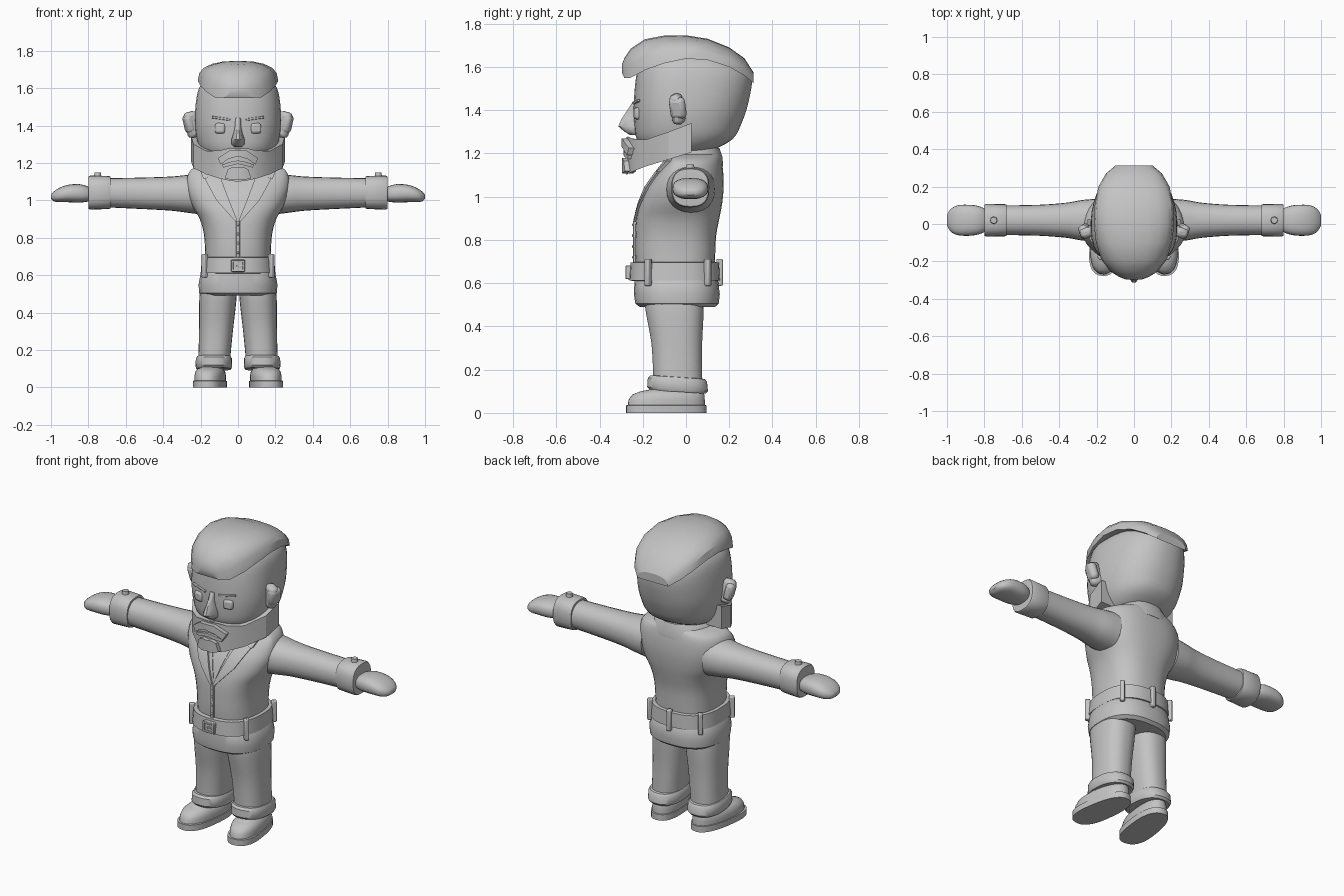
import bpy, bmesh, math
from mathutils import Matrix, Vector

if "Cube" in bpy.data.objects:
    bpy.data.objects.remove(bpy.data.objects["Cube"], do_unlink=True)

gray = bpy.data.materials.new("clay_gray")
gray.use_nodes = True
gray.diffuse_color = (0.55, 0.55, 0.55, 1)
gray.node_tree.nodes["Principled BSDF"].inputs["Base Color"].default_value = (0.55, 0.55, 0.55, 1)


def finish(name, bm, mirror=False, bevel=0, angle=38):
    bmesh.ops.recalc_face_normals(bm, faces=bm.faces)
    mesh = bpy.data.meshes.new(name)
    bm.to_mesh(mesh)
    bm.free()
    mesh.materials.append(gray)
    ob = bpy.data.objects.new(name, mesh)
    bpy.context.collection.objects.link(ob)
    bpy.ops.object.select_all(action="DESELECT")
    bpy.context.view_layer.objects.active = ob
    ob.select_set(True)
    bpy.ops.object.shade_smooth_by_angle(angle=math.radians(angle))
    if bevel:
        mod = ob.modifiers.new("bevel", "BEVEL")
        mod.width, mod.segments = bevel, 2
    if mirror:
        ob.modifiers.new("mirror", "MIRROR")
    return ob


def resample(rows, k):
    # Smooth curve through the rows
    out = []
    for i in range(len(rows) - 1):
        p = [rows[max(0, min(len(rows) - 1, i + j))] for j in (-1, 0, 1, 2)]
        for s in range(k):
            t = s / k
            out.append([0.5 * (2 * b + (c - a) * t + (2 * a - 5 * b + 4 * c - d) * t * t
                               + (3 * b - a - 3 * c + d) * t ** 3) for a, b, c, d in zip(*p)])
    return out + [list(rows[-1])]


def bridge(bm, rings, closed=True):
    loops = [[bm.verts.new(p) for p in r] for r in rings]
    n = len(loops[0])
    for a, b in zip(loops, loops[1:]):
        for i in range(n if closed else n - 1):
            bm.faces.new((a[i], a[(i + 1) % n], b[(i + 1) % n], b[i]))
    return loops


def spow(v, e):
    return math.copysign(abs(v) ** e, v)


def loft(name, rows, yc=-0.04, n=2.4, seg=32, k=1, cx=0, lean=0, tilt=0, turn=0, mirror=False):
    # Stack of rounded sections: height, half width, front, back
    rings = []
    for z, hx, yf, yb in (resample(rows, k) if k > 1 else rows):
        ring = []
        for i in range(seg):
            a = math.tau * (i + 0.5) / seg
            s = spow(math.sin(a), 2 / n)
            y = yc + s * ((yb - yc) if s > 0 else (yc - yf))
            ring.append(Matrix.Rotation(turn, 3, "Z")
                        @ Vector((hx * spow(math.cos(a), 2 / n), y, z + tilt * y))
                        + Vector((cx + lean * z, 0, 0)))
        rings.append(ring)
    bm = bmesh.new()
    loops = bridge(bm, rings)
    for end in (loops[0], loops[-1]):
        bm.faces.new(end)
    return finish(name, bm, mirror)


def limb(name, rows, n=2.2, seg=24, k=1, yc=0.02):
    # Sections along the arm: reach, half depth, bottom, top
    rings = []
    for x, ry, lo, hi in (resample(rows, k) if k > 1 else rows):
        rings.append([(x, yc + ry * spow(math.cos(math.tau * i / seg), 2 / n),
                       (lo + hi) / 2 + (hi - lo) / 2 * spow(math.sin(math.tau * i / seg), 2 / n))
                      for i in range(seg)])
    bm = bmesh.new()
    loops = bridge(bm, rings)
    for end in (loops[0], loops[-1]):
        bm.faces.new(end)
    return finish(name, bm, True)


def box(name, loc, size, rot=(0, 0, 0), bevel=0.006, mirror=False):
    bm = bmesh.new()
    m = Matrix.Translation(loc)
    for axis, r in zip("XYZ", rot):
        m = m @ Matrix.Rotation(math.radians(r), 4, axis)
    bmesh.ops.create_cube(bm, size=1, matrix=m @ Matrix.Diagonal((*size, 1)))
    return finish(name, bm, mirror, bevel)


def front_of(rows, yc, n):
    # Returns a function giving the front surface depth of a loft
    def depth(x, z):
        for a, b in zip(rows, rows[1:]):
            if a[0] <= z <= b[0]:
                t = (z - a[0]) / (b[0] - a[0])
                hx, yf = (a[j] + (b[j] - a[j]) * t for j in (1, 2))
                return yc - (yc - yf) * max(0, 1 - abs(x / hx) ** n) ** (1 / n)
        return yc
    return depth


def plate(name, pairs, depth, off, back=0.03):
    # Mirrored slab that follows a surface, between pairs of edge points
    rings = []
    for a, b in resample_pairs(pairs):
        pts = [a.lerp(b, i / 4) for i in range(5)]
        rings.append([(p.x, depth(p.x, p.y) - off, p.y) for p in pts]
                     + [(p.x, depth(p.x, p.y) + back, p.y) for p in reversed(pts)])
    bm = bmesh.new()
    loops = bridge(bm, rings)
    for end in (loops[0], loops[-1]):
        bm.faces.new(end)
    return finish(name, bm, True)


def resample_pairs(pairs):
    flat = [(*a, *b) for a, b in pairs]
    out = []
    for p, q in zip(flat, flat[1:]):
        out += [[u + (v - u) * s / 3 for u, v in zip(p, q)] for s in range(3)]
    return [(Vector(r[:2]), Vector(r[2:])) for r in out + [flat[-1]]]


# Jacket, hips and belt
torso = [(.62, .175, -.225, .13), (.72, .176, -.235, .135), (.82, .183, -.235, .14),
         (.9, .205, -.23, .155), (.97, .245, -.213, .168), (1.05, .272, -.18, .175),
         (1.12, .272, -.13, .172), (1.165, .25, -.085, .165), (1.19, .19, -.06, .16),
         (1.21, .11, -.04, .15)]
loft("jacket", torso, k=3, n=2.5, seg=40)
loft("jacket_hem", [(.49, .19, -.215, .135), (.505, .208, -.235, .152), (.55, .212, -.242, .157),
                    (.62, .198, -.238, .148), (.64, .18, -.22, .13)], n=2.5)
loft("belt", [(.61, .19, -.24, .14), (.612, .2, -.262, .157), (.695, .193, -.257, .153),
              (.697, .175, -.235, .14)], n=2.5, seg=40)
loft("collar", [(1.14, .2, -.06, .172), (1.18, .185, -.05, .17), (1.225, .14, -.02, .155),
                (1.21, .11, 0, .13)])
for x, y, turn in ((.178, -.175, 50), (.165, .1, -45)):
    box("belt_loops", (x, y, .65), (.026, .03, .125), (0, 0, turn), mirror=True)
box("back_belt_loop", (0, .155, .65), (.026, .03, .125))
box("buckle_plate", (0, -.258, .65), (.07, .03, .065))
for z in (.625, .675):
    box("buckle_bar", (0, -.27, z), (.074, .02, .012), bevel=.003)
box("buckle_sides", (.031, -.27, .65), (.012, .02, .06), bevel=.003, mirror=True)
box("buckle_prong", (.01, -.272, .65), (.035, .014, .01), bevel=.003)

# Jacket front details
chest = front_of(torso, -.04, 2.5)
plate("lapels", [((.1, 1.16), (.15, 1.165)), ((.085, 1.1), (.175, 1.11)),
                 ((.055, 1.02), (.115, 1.0)), ((.005, .895), (.012, .885))], chest, .012)
plate("collar_points", [((.1, 1.19), (.17, 1.18)), ((.12, 1.16), (.205, 1.165)),
                        ((.165, 1.12), (.185, 1.115))], chest, .02)
plate("shirt_edges", [((.065, 1.14), (.08, 1.14)), ((0, .92), (.012, .92))], chest, .006)
box("placket", (0, -.234, .79), (.02, .02, .2), bevel=.003)
for z in (.72, .77, .82, .87):
    box("front_button", (0, -.243, z), (.014, .012, .014), bevel=.004)

# Arms
limb("sleeves", [(.2, .115, .925, 1.145), (.28, .108, .935, 1.135), (.36, .094, .945, 1.127),
                 (.5, .083, .953, 1.122), (.69, .079, .962, 1.118)], k=3)
limb("sleeve_cuffs", [(.68, .07, .97, 1.11), (.682, .083, .957, 1.127), (.69, .086, .954, 1.13),
                      (.79, .088, .95, 1.133), (.798, .084, .955, 1.128), (.8, .06, .98, 1.1)], n=2.6)
limb("hands", [(.785, .05, 1.0, 1.06), (.805, .066, .993, 1.075), (.85, .08, .988, 1.087),
               (.91, .083, .99, 1.083), (.955, .076, .99, 1.067), (.985, .055, .995, 1.047),
               (1, .028, 1.008, 1.03)], n=2.5, k=2)
bm = bmesh.new()
bmesh.ops.create_cone(bm, cap_ends=True, segments=16, radius1=.02, radius2=.017, depth=.025,
                      matrix=Matrix.Translation((.75, .02, 1.137)))
finish("cuff_buttons", bm, True)

# Legs and shoes
loft("trouser_legs", [(.1, .085, -.15, .075), (.2, .087, -.153, .075), (.32, .092, -.16, .075),
                      (.42, .098, -.178, .08), (.49, .1, -.19, .082), (.52, .098, -.19, .08)],
     k=2, cx=.136, lean=-.06, mirror=True)
loft("trouser_cuffs", [(.095, .08, -.14, .07), (.095, .092, -.168, .092), (.108, .098, -.18, .102),
                       (.15, .097, -.177, .098), (.162, .09, -.165, .088), (.165, .07, -.14, .07)],
     cx=.129, tilt=-.07, mirror=True)
foot = dict(cx=.135, turn=math.radians(8), mirror=True)
loft("shoe_soles", [(0, .084, -.28, .095), (.035, .084, -.28, .095), (.037, .07, -.26, .08)],
     yc=-.12, n=2.5, **foot)
loft("shoes", [(.03, .079, -.272, .088), (.06, .08, -.268, .087), (.085, .075, -.25, .085),
               (.1, .062, -.21, .08), (.11, .045, -.16, .07), (.14, .04, -.13, .06)],
     yc=-.1, n=2.3, **foot)

# Head
skull = [(1.195, .09, -.13, .04), (1.21, .15, -.18, .11), (1.265, .2, -.228, .215),
         (1.34, .224, -.24, .258), (1.43, .232, -.242, .288), (1.55, .222, -.232, .306),
         (1.62, .197, -.212, .265), (1.67, .13, -.15, .17), (1.685, .06, -.07, .1)]
loft("head", skull, yc=-.02, n=2.3, seg=40, k=3)
face = front_of(skull, -.02, 2.3)
loft("nose", [(1.285, .02, -.26, -.18), (1.3, .036, -.285, -.18), (1.325, .037, -.316, -.18),
              (1.36, .024, -.3, -.18), (1.4, .016, -.272, -.18), (1.44, .016, -.246, -.18)],
     yc=-.235, n=2, seg=12)
box("eyes", (.095, face(.095, 1.385) + .005, 1.385), (.055, .035, .055), (0, 0, 12), .012, True)
box("eyebrows", (.09, face(.09, 1.44), 1.438), (.1, .014, .012), (0, -8, 12), .003, True)
box("ears", (.245, -.04, 1.405), (.07, .055, .14), (8, 12, -18), .02, True)
box("ear_rims", (.262, -.038, 1.41), (.05, .075, .1), (8, 12, -18), .02, True)

# Swept hair: depth, half width, hairline, crown
hair = [(-.297, .04, 1.575, 1.61), (-.285, .075, 1.548, 1.64), (-.255, .125, 1.55, 1.685),
        (-.19, .175, 1.585, 1.728), (-.1, .203, 1.617, 1.745), (0, .215, 1.638, 1.746),
        (.1, .21, 1.632, 1.73), (.2, .19, 1.6, 1.69), (.27, .15, 1.56, 1.64),
        (.312, .1, 1.525, 1.575)]
bm = bmesh.new()
loops = bridge(bm, [[(hx * spow(math.cos(math.pi * i / 10), .85), y,
                      lo + (hi - lo) * math.sin(math.pi * i / 10) ** .75)
                     for i in range(11)] for y, hx, lo, hi in hair])
for end in (loops[0], loops[-1]):
    bm.faces.new(end)
finish("hair", bm, angle=30)

# Beard wraps the jaw: side, depth, upper edge, lower edge
half = [(.25, .025, 1.34, 1.205), (.238, -.08, 1.3, 1.172), (.172, -.185, 1.264, 1.14),
        (.1, -.245, 1.266, 1.117), (.05, -.268, 1.278, 1.106), (.004, -.275, 1.275, 1.1)]
bm = bmesh.new()
bridge(bm, [[(x, y, hi), (x, y, lo), (-x, y, lo), (-x, y, hi)] for x, y, hi, lo in half])
bmesh.ops.holes_fill(bm, edges=bm.edges)
finish("beard", bm, angle=25)


def jaw(x, z):
    return -.275 + 3 * x * x


plate("moustache", [((0, 1.235), (0, 1.27)), ((.05, 1.222), (.045, 1.268)),
                    ((.092, 1.192), (.108, 1.225))], jaw, .024)
plate("lower_lip", [((0, 1.195), (0, 1.213)), ((.04, 1.185), (.045, 1.205)),
                    ((.08, 1.175), (.085, 1.19))], jaw, .014)
plate("chin_tuft", [((0, 1.112), (0, 1.175)), ((.03, 1.108), (.03, 1.178)),
                    ((.07, 1.118), (.055, 1.165))], jaw, .022)
